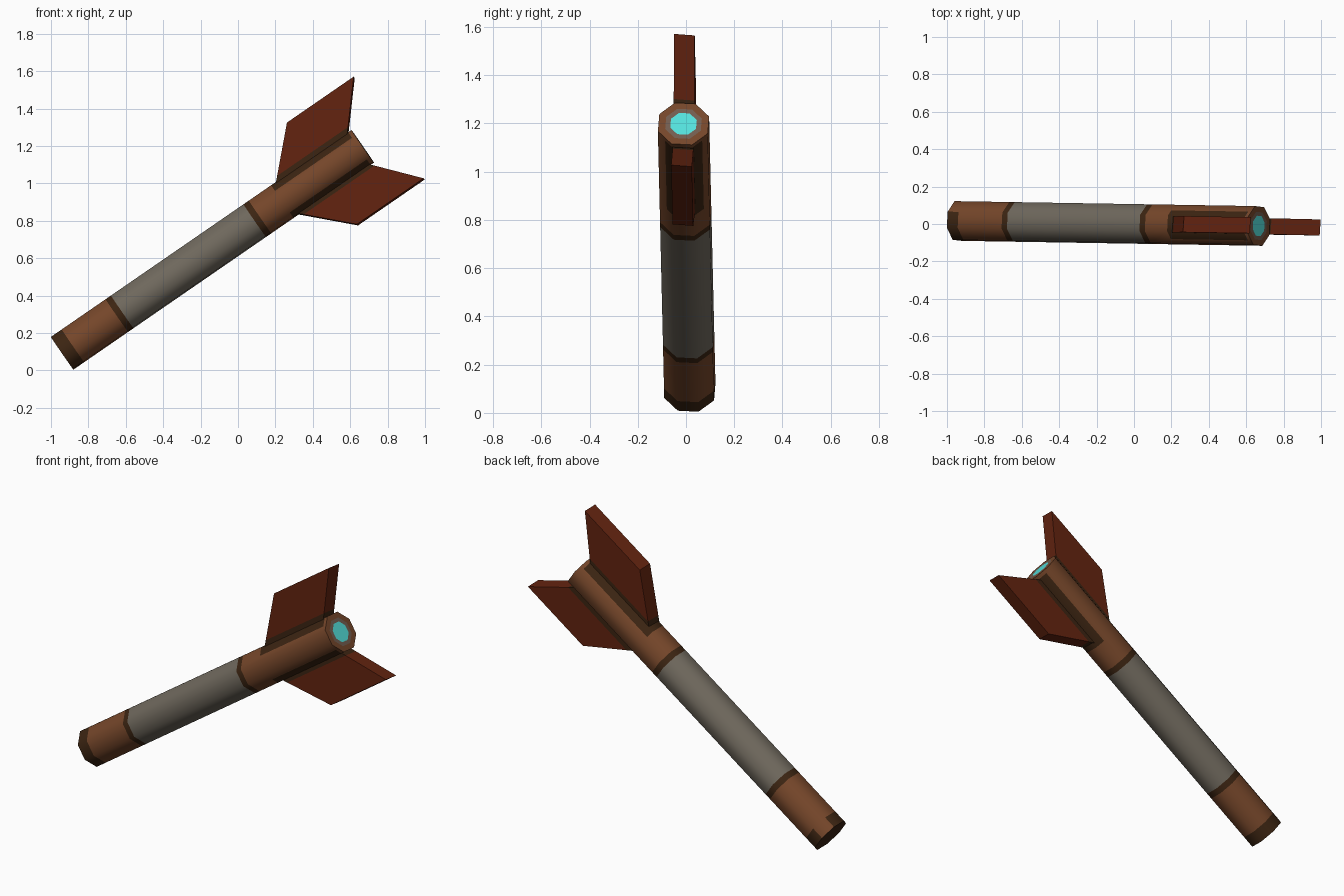
import bpy, bmesh, math
from mathutils import Matrix, Vector

if "Cube" in bpy.data.objects:
    bpy.data.objects.remove(bpy.data.objects["Cube"])


def material(name, rgb):
    m = bpy.data.materials.new(name)
    m.diffuse_color = (*rgb, 1)
    m.use_nodes = True
    m.node_tree.nodes["Principled BSDF"].inputs["Base Color"].default_value = m.diffuse_color
    return m


BROWN = material("brown", (0.18, 0.062, 0.023))
DARK = material("dark_brown", (0.045, 0.018, 0.006))
GREY = material("warm_grey", (0.16, 0.14, 0.11))
RED = material("rust_red", (0.125, 0.017, 0.005))
RIM = material("dusty_rim", (0.17, 0.11, 0.08))
CYAN = material("cyan", (0.09, 0.75, 0.72))

# Local frame: x along the tube, y sideways, z towards the upper fin
LENGTH, RADIUS, SIDES = 1.951, 0.112, 8
PLACE = (Matrix.Translation((-0.94, 0.016, 0.092))
         @ Matrix.Rotation(math.radians(-34.55), 4, 'Y')
         @ Matrix.Rotation(-0.0135, 4, 'Z'))


def finish(bm, name, mats, smooth=None):
    bmesh.ops.recalc_face_normals(bm, faces=bm.faces[:])
    bm.transform(PLACE)
    me = bpy.data.meshes.new(name)
    bm.to_mesh(me)
    bm.free()
    for m in mats:
        me.materials.append(m)
    ob = bpy.data.objects.new(name, me)
    bpy.context.collection.objects.link(ob)
    if smooth:
        bpy.context.view_layer.objects.active = ob
        ob.select_set(True)
        bpy.ops.object.shade_smooth_by_angle(angle=math.radians(smooth))
        ob.select_set(False)
    return ob


# Tube with nested rings on the lit end: (position, radius, material of next strip)
tube_mats = [BROWN, DARK, GREY, RIM, CYAN]
rings = [(0, RADIUS, 1), (0.07, RADIUS, 0), (0.355, RADIUS, 1), (0.39, RADIUS, 2),
         (1.25, RADIUS, 1), (1.285, RADIUS, 0), (1.43, RADIUS, 0), (1.93, RADIUS, 0),
         (LENGTH, RADIUS, 0), (LENGTH, 0.08, 3), (LENGTH, 0.058, 4)]
bm = bmesh.new()
loops = []
for s, r, _ in rings:
    angles = [2 * math.pi * (i + 0.5) / SIDES - math.radians(4) for i in range(SIDES)]
    loops.append([bm.verts.new((s, r * math.cos(a), r * math.sin(a))) for a in angles])
for k in range(len(rings) - 1):
    for i in range(SIDES):
        j = (i + 1) % SIDES
        f = bm.faces.new((loops[k][i], loops[k][j], loops[k + 1][j], loops[k + 1][i]))
        f.material_index = rings[k][2]
bm.faces.new(loops[0]).material_index = 1
bm.faces.new(loops[-1]).material_index = 4

# Dark strips beside the fins, cut along the tube
STRIP = 0.07
for z in (STRIP, -STRIP):
    near = [f for f in bm.faces if 1.43 < f.calc_center_median().x < 1.93]
    geom = near + list({e for f in near for e in f.edges}) + list({v for f in near for v in f.verts})
    bmesh.ops.bisect_plane(bm, geom=geom, plane_co=(0, 0, z), plane_no=(0, 0, 1))
for f in bm.faces:
    c = f.calc_center_median()
    if 1.43 < c.x < 1.93 and abs(c.z) > STRIP:
        f.material_index = 1
    # the worn end band fades out on the upper rear sides
    if c.x < 0.07 and c.y > 0.05 and c.z > 0.03:
        f.material_index = 0
finish(bm, "tube", tube_mats, 60)


# Swept fins, each with a dark strip at the root
def fin(name, side):
    bm = bmesh.new()
    profile = [(1.44, 1.905, 0.08), (1.485, 1.945, 0.125), (1.69, 2.123, 0.33)]
    half = 0.043
    sections = []
    for s0, s1, v in profile:
        sections.append([bm.verts.new((s, w, side * v - 0.1 * w + 0.0))
                         for s, w in ((s0, -half), (s1, -half), (s1, half), (s0, half))])
    for k in range(2):
        for i in range(4):
            j = (i + 1) % 4
            f = bm.faces.new((sections[k][i], sections[k][j], sections[k + 1][j], sections[k + 1][i]))
            f.material_index = 1 - k
    bm.faces.new(sections[0]).material_index = 1
    bm.faces.new(sections[-1])
    # slight lean that follows the roll of the tube
    for v in bm.verts:
        v.co.y += 0.018 * v.co.z
    finish(bm, name, [RED, DARK])


fin("upper_fin", 1)
fin("lower_fin", -1)
